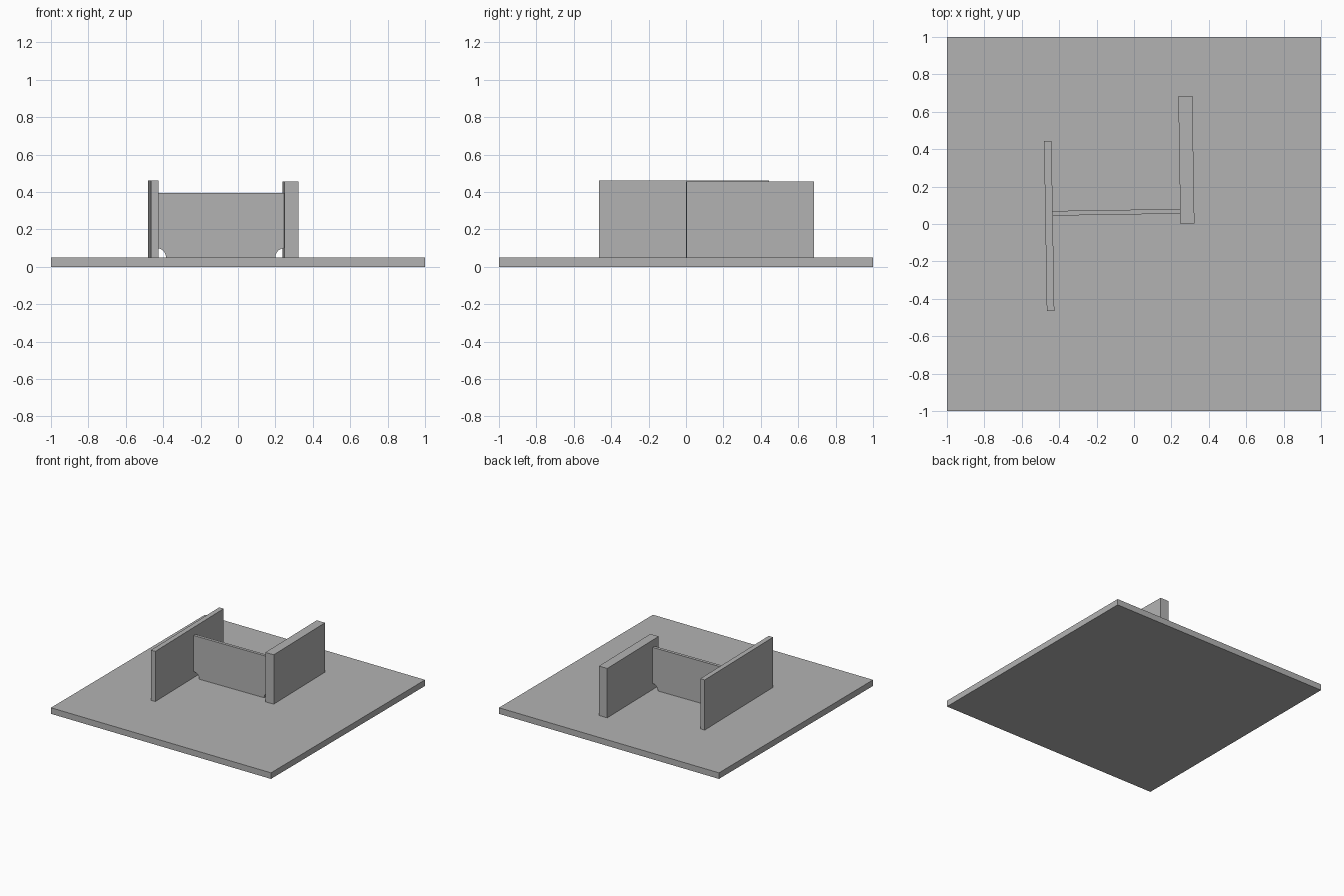
import bpy
import bmesh
from math import sin, cos, pi
from mathutils import Matrix, Vector

cube = bpy.data.objects.get("Cube")
if cube:
    bpy.data.objects.remove(cube, do_unlink=True)

grey = bpy.data.materials.new("plain grey")
grey.use_nodes = True
colour = (0.45, 0.45, 0.45, 1)
grey.diffuse_color = colour
grey.node_tree.nodes["Principled BSDF"].inputs["Base Color"].default_value = colour

BASE_TOP = 0.05


def extruded(name, outline, direction, matrix=Matrix()):
    """Closed solid made by pushing a flat outline along a direction."""
    bm = bmesh.new()
    face = bm.faces.new([bm.verts.new(p) for p in outline])
    result = bmesh.ops.extrude_face_region(bm, geom=[face], use_keep_orig=True)
    moved = [v for v in result["geom"] if isinstance(v, bmesh.types.BMVert)]
    bmesh.ops.translate(bm, verts=moved, vec=Vector(direction))
    bmesh.ops.recalc_face_normals(bm, faces=bm.faces)
    mesh = bpy.data.meshes.new(name)
    bm.to_mesh(mesh)
    bm.free()
    mesh.materials.append(grey)
    obj = bpy.data.objects.new(name, mesh)
    obj.matrix_world = matrix
    bpy.context.collection.objects.link(obj)
    return obj


def slab(name, corners, bottom, top):
    return extruded(name, [(x, y, bottom) for x, y in corners], (0, 0, top - bottom))


# Square ground plate
slab("base_plate", [(-1, -1), (1, -1), (1, 1), (-1, 1)], 0, BASE_TOP)

# Two slightly turned side walls
slab("right_wall", [(-0.466, -0.466), (-0.426, -0.464), (-0.441, 0.444), (-0.481, 0.444)],
     BASE_TOP, 0.462)
slab("left_wall", [(0.248, 0), (0.323, 0.004), (0.312, 0.684), (0.237, 0.684)],
     BASE_TOP, 0.456)

# Cross wall with a quarter-round notch at each lower corner
half, height, radius, steps = 0.342, 0.346, 0.05, 8
arc = [(half - radius * cos(a), radius * sin(a))
       for a in (i * pi / 2 / steps for i in range(steps + 1))]
profile = arc + [(half, height)]
profile += [(-x, z) for x, z in reversed(profile)]
placing = Matrix.Translation((-0.093, 0.0625, BASE_TOP)) @ Matrix.Rotation(0.016, 4, "Z")
extruded("cross_wall", [(x, -0.0125, z) for x, z in profile], (0, 0.025, 0), placing)
